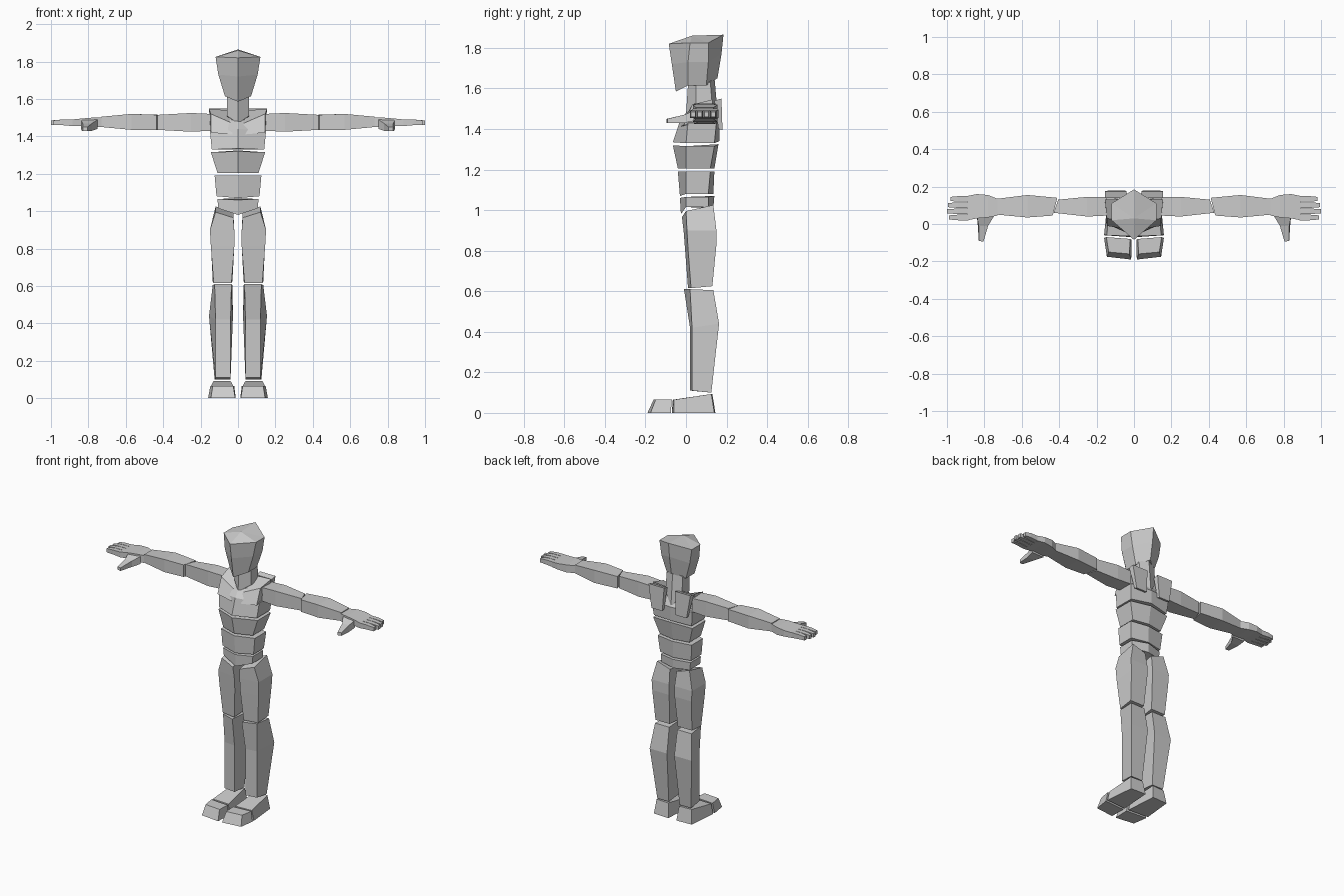
import bpy
import bmesh

UNIT = 0.01  # all sizes below are in hundredths

if "Cube" in bpy.data.objects:
    bpy.data.objects.remove(bpy.data.objects["Cube"], do_unlink=True)

grey = bpy.data.materials.new("plain_grey")
grey.use_nodes = True
grey.diffuse_color = (0.6, 0.6, 0.6, 1)
grey.node_tree.nodes["Principled BSDF"].inputs["Base Color"].default_value = grey.diffuse_color


def loft(name, rings, side=1, apex=None):
    """Skin a solid through matching rings of points and cap both ends."""
    bm = bmesh.new()
    loops = []
    for ring in rings:
        loops.append([bm.verts.new((x * side * UNIT, y * UNIT, z * UNIT)) for x, y, z in ring])
    count = len(loops[0])
    for lower, upper in zip(loops, loops[1:]):
        for i in range(count):
            j = (i + 1) % count
            bm.faces.new((lower[i], lower[j], upper[j], upper[i]))
    bm.faces.new(loops[0])
    if apex:
        tip = bm.verts.new([c * UNIT for c in apex])
        for i in range(count):
            bm.faces.new((loops[-1][i], loops[-1][(i + 1) % count], tip))
    else:
        bm.faces.new(loops[-1])
    bmesh.ops.recalc_face_normals(bm, faces=bm.faces)
    mesh = bpy.data.meshes.new(name)
    bm.to_mesh(mesh)
    bm.free()
    mesh.materials.append(grey)
    body_part = bpy.data.objects.new(name, mesh)
    bpy.context.collection.objects.link(body_part)
    return body_part


def pair(name, rings):
    """Build a part for the left side and its mirror for the right."""
    loft("left_" + name, rings, side=1)
    loft("right_" + name, rings, side=-1)


def trunk_ring(half, front, side_front, side_back, back, z_front, z_side, z_back):
    """Six-sided symmetric section with a ridge at front and back."""
    return [(0, front, z_front), (half, side_front, z_side), (half, side_back, z_side),
            (0, back, z_back), (-half, side_back, z_side), (-half, side_front, z_side)]


def arm_ring(x, y_front, y_back, z_low, z_high, slant=0):
    """Box section across x; slant pushes the back edge outward."""
    return [(x, y_front, z_low), (x + slant, y_back, z_low),
            (x + slant, y_back, z_high), (x, y_front, z_high)]


def leg_ring(z, rise, front_in, front_out, back_in, back_out, y_in, y_out, y_back):
    """Trapezoid section across z; rise lifts the back edge."""
    return [(front_in, y_in, z), (front_out, y_out, z),
            (back_out, y_back, z + rise), (back_in, y_back, z + rise)]


# Head and neck
loft("head", [
    trunk_ring(7, -5, 1, 10, 15.5, 158.5, 161.5, 165),
    trunk_ring(10.5, -7, 1, 11, 17.5, 172, 173, 177),
    trunk_ring(12, -8.5, 2, 11, 18.5, 182, 182.5, 186.5),
], apex=(0, 3, 186))
loft("neck", [
    trunk_ring(6, 0, 5, 13, 16, 147, 151, 143),
    trunk_ring(6, 1, 5, 12, 14, 162, 163, 166),
])

# Trunk segments from chest to pelvis
loft("chest", [
    trunk_ring(14, -6.5, 0, 14, 16.5, 133.5, 133, 134),
    trunk_ring(15, -3, 1, 15, 16.5, 144, 143, 143),
    trunk_ring(4, 0, 4, 12, 14, 148, 149, 148),
])
loft("ribs", [
    trunk_ring(11, -4, 0, 12, 14, 120.5, 120.5, 120.5),
    trunk_ring(14.5, -6.5, 0, 14, 16, 132, 131.5, 132.5),
])
loft("waist", [
    trunk_ring(11.5, -3, 0, 11, 13.5, 107, 108, 108),
    trunk_ring(12.5, -4, 0, 12, 14, 119, 119, 119),
])
loft("pelvis", [
    trunk_ring(10.5, -2.5, 0, 11, 13.5, 98, 101.5, 101),
    trunk_ring(11, -3, 0, 11, 14, 106, 106.5, 107),
])

# Sloping collar blocks and shoulder blades
pair("collar", [
    [(3, -3, 141), (3, 1, 147), (4, 13, 154), (4, 13, 142)],
    [(14.5, -1, 142), (14.5, 3, 152), (15.5, 13, 154.5), (14.5, 13, 143)],
])
pair("shoulder_blade", [
    [(5, 16, 140), (13, 16, 140), (13, 18, 139.5), (5, 18, 139.5)],
    [(4, 14, 154), (15.5, 14, 154), (15.5, 17.5, 155), (4, 17.5, 155)],
])

# Arms
pair("upper_arm", [
    arm_ring(14.5, 4.5, 14.5, 143, 152),
    arm_ring(25, 4, 14.5, 142.5, 152.5),
    arm_ring(43, 6, 13, 143.5, 151.5, -2.5),
])
pair("forearm", [
    arm_ring(43.5, 4.5, 14, 143.5, 151.5, -2.5),
    arm_ring(57, 3.5, 15.5, 143.5, 152),
    arm_ring(73, 5, 13.5, 145, 150.5),
])

# Hands
pair("palm", [
    arm_ring(73, 4.5, 13.5, 145, 150),
    arm_ring(78, 3.5, 15.5, 145, 150),
    arm_ring(84, 3, 16, 145.5, 149.5),
    arm_ring(89, 2, 15, 145.5, 149),
])
pair("thumb", [
    [(75, 4, 144), (84, 4, 144), (84, 4, 149), (75, 4, 149)],
    [(78, -1, 143), (83.5, -1, 143), (83, -1, 147), (78, -1, 147)],
    [(80.5, -9.5, 143), (83, -9, 143), (83, -9, 145), (80.5, -9.5, 145)],
])
finger_tips = {"little_finger": 98, "ring_finger": 99.5, "middle_finger": 100, "index_finger": 99}
for i, (name, tip) in enumerate(reversed(list(finger_tips.items()))):
    y = 2 + 3.3 * i
    pair(name, [
        arm_ring(88.5, y, y + 3, 145.5, 149),
        arm_ring(94, y, y + 3, 146, 149),
        arm_ring(tip, y + 0.4, y + 2.6, 146, 148.5),
    ])

# Legs
pair("thigh", [
    leg_ring(61.5, 1, 3.5, 13, 3, 13.5, 1, 2.5, 13),
    leg_ring(81, 2, 2, 14.5, 2, 14.5, -0.5, 1, 15),
    leg_ring(90, 0, 2, 15, 2, 15, -1.2, 0.5, 15),
    [(2.5, -2, 96.5), (12, 0, 99.5), (12, 13.5, 102.5), (2.5, 13.5, 99.5)],
])
pair("shin", [
    leg_ring(11, -1, 4, 12, 4, 12.5, 2, 3, 12.5),
    leg_ring(42, 2, 4, 12, 2.7, 15.5, 2, 3, 16.3),
    leg_ring(61, -0.5, 3.5, 12.5, 3, 13.5, -1, 2, 13.5),
])

# Feet
pair("foot", [
    [(1.5, -7, 0), (16, -6, 0), (14, 14, 0), (3, 14.5, 0)],
    [(2.5, -6.5, 6.5), (14.5, -6, 6.5), (13, 12.5, 9.3), (4, 13, 9.3)],
])
pair("toes", [
    [(1.5, -19, 0), (14.5, -17.5, 0), (16, -7.5, 0), (1.2, -8.5, 0)],
    [(2.5, -16, 6.5), (13.5, -15, 6.5), (14.8, -7, 6.5), (2, -8, 6.5)],
])
